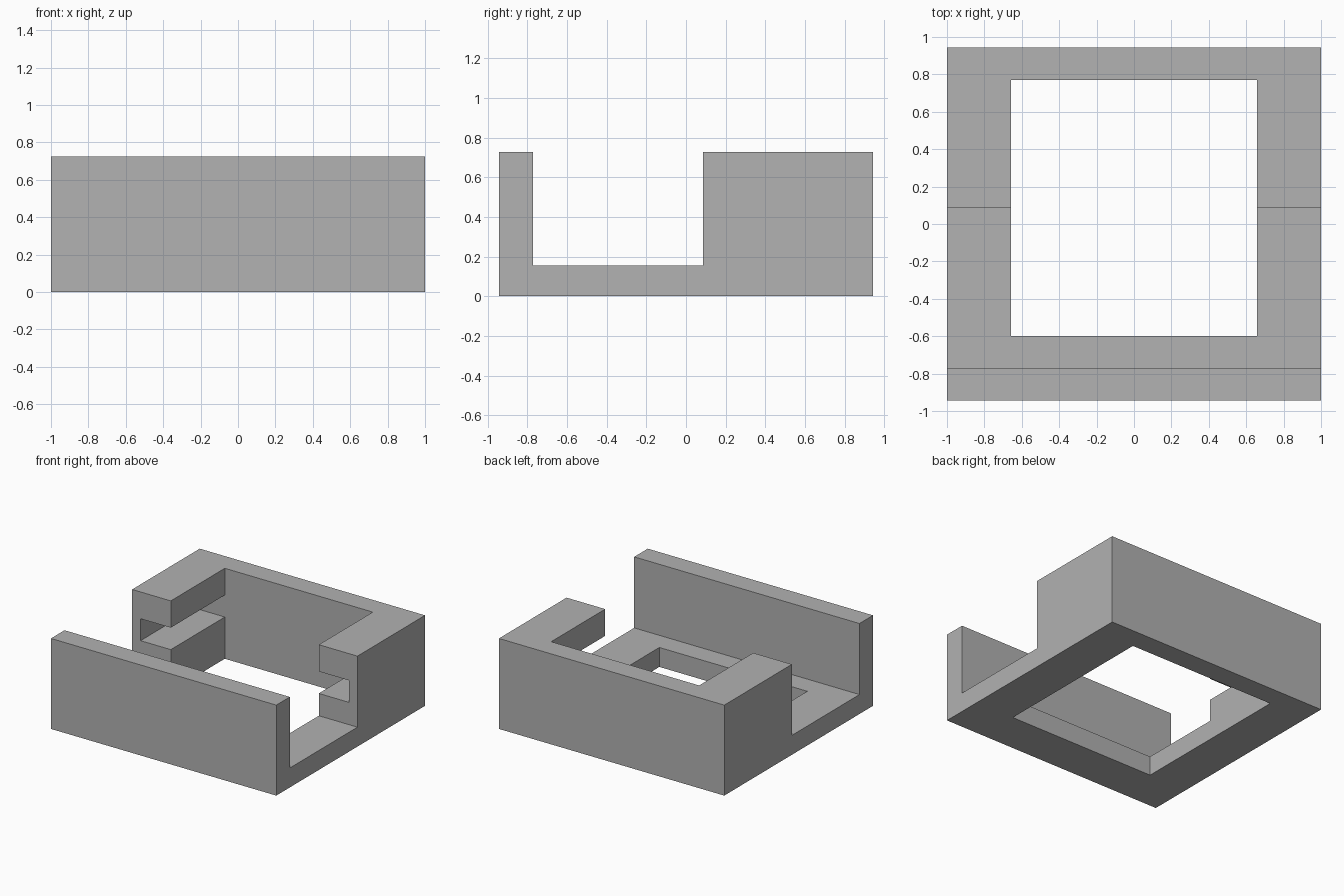
import bpy
import bmesh

if "Cube" in bpy.data.objects:
    bpy.data.objects.remove(bpy.data.objects["Cube"], do_unlink=True)

# Main dimensions
HALF_X, HALF_Y, HEIGHT = 1.0, 0.943, 0.726
FLOOR_Z = 0.156
FRONT_WALL_Y, ARM_Y = -0.771, 0.086
HOLE_X, HOLE_FRONT, HOLE_BACK = 0.657, -0.6, 0.771
GROOVE_X, GROOVE_LOW, GROOVE_HIGH = 0.925, 0.335, 0.511

grey = bpy.data.materials.new("plain grey")
grey.use_nodes = True
colour = (0.445, 0.445, 0.445, 1)
grey.diffuse_color = colour
grey.node_tree.nodes["Principled BSDF"].inputs["Base Color"].default_value = colour


def extrude_profile(name, profile, half_width):
    """Extrude a closed side (y, z) profile symmetrically along x."""
    bm = bmesh.new()
    face = bm.faces.new([bm.verts.new((-half_width, y, z)) for y, z in profile])
    moved = bmesh.ops.extrude_face_region(bm, geom=[face])["geom"]
    verts = [v for v in moved if isinstance(v, bmesh.types.BMVert)]
    bmesh.ops.translate(bm, verts=verts, vec=(2 * half_width, 0, 0))
    bmesh.ops.recalc_face_normals(bm, faces=bm.faces)
    mesh = bpy.data.meshes.new(name)
    bm.to_mesh(mesh)
    bm.free()
    mesh.materials.append(grey)
    obj = bpy.data.objects.new(name, mesh)
    bpy.context.collection.objects.link(obj)
    return obj


def rectangle(y0, y1, z0, z1):
    return [(y0, z0), (y1, z0), (y1, z1), (y0, z1)]


# Body: front wall, low floor and tall rear block in one side profile
body = extrude_profile("bracket_body", [
    (-HALF_Y, 0), (HALF_Y, 0), (HALF_Y, HEIGHT), (ARM_Y, HEIGHT),
    (ARM_Y, FLOOR_Z), (FRONT_WALL_Y, FLOOR_Z),
    (FRONT_WALL_Y, HEIGHT), (-HALF_Y, HEIGHT)], HALF_X)

# Central opening through the floor and rear block, then the side grooves
cutters = [
    extrude_profile("opening_cutter",
                    rectangle(HOLE_FRONT, HOLE_BACK, -0.2, 1), HOLE_X),
    extrude_profile("groove_cutter",
                    rectangle(0, HOLE_BACK, GROOVE_LOW, GROOVE_HIGH), GROOVE_X),
]
for cutter in cutters:
    cut = body.modifiers.new(cutter.name, "BOOLEAN")
    cut.operation = "DIFFERENCE"
    cut.solver = "EXACT"
    cut.object = cutter

# Apply the cuts and drop the cutters
bpy.context.view_layer.update()
evaluated = body.evaluated_get(bpy.context.evaluated_depsgraph_get())
finished = bpy.data.meshes.new_from_object(evaluated)
body.modifiers.clear()
body.data = finished
for cutter in cutters:
    bpy.data.objects.remove(cutter, do_unlink=True)
